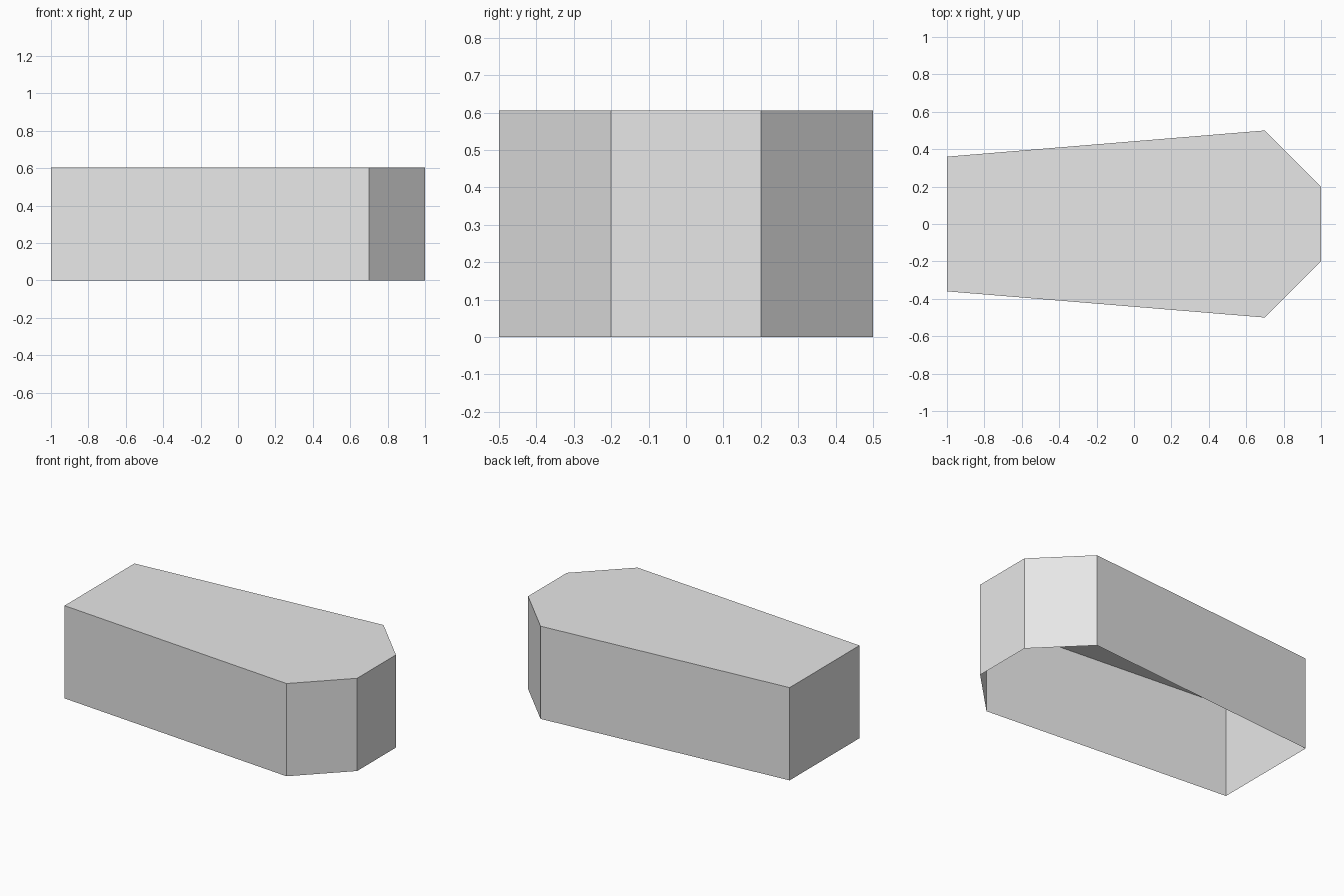
import bpy
import bmesh

cube = bpy.data.objects.get("Cube")
if cube:
    bpy.data.objects.remove(cube, do_unlink=True)

HEIGHT = 0.605

# Plain grey material
grey = bpy.data.materials.new("light_grey")
grey.use_nodes = True
colour = (0.8, 0.8, 0.8, 1)
grey.diffuse_color = colour
grey.node_tree.nodes["Principled BSDF"].inputs["Base Color"].default_value = colour

# Tapered outline: one half, mirrored across y
half = [(-1, -0.36), (0.7, -0.5), (1, -0.2)]
outline = half + [(x, -y) for x, y in reversed(half)]

# Lid face, with walls extruded down from its rim; the underside stays open
bm = bmesh.new()
lid = bm.faces.new([bm.verts.new((x, y, HEIGHT)) for x, y in outline])
walls = bmesh.ops.extrude_edge_only(bm, edges=list(lid.edges))
lower = [v for v in walls["geom"] if isinstance(v, bmesh.types.BMVert)]
bmesh.ops.translate(bm, verts=lower, vec=(0, 0, -HEIGHT))
bmesh.ops.recalc_face_normals(bm, faces=bm.faces)
lid.normal_update()
if lid.normal.z < 0:
    bmesh.ops.reverse_faces(bm, faces=bm.faces)

mesh = bpy.data.meshes.new("coffin_lid")
bm.to_mesh(mesh)
bm.free()
mesh.materials.append(grey)
box = bpy.data.objects.new("coffin_lid", mesh)
bpy.context.collection.objects.link(box)
